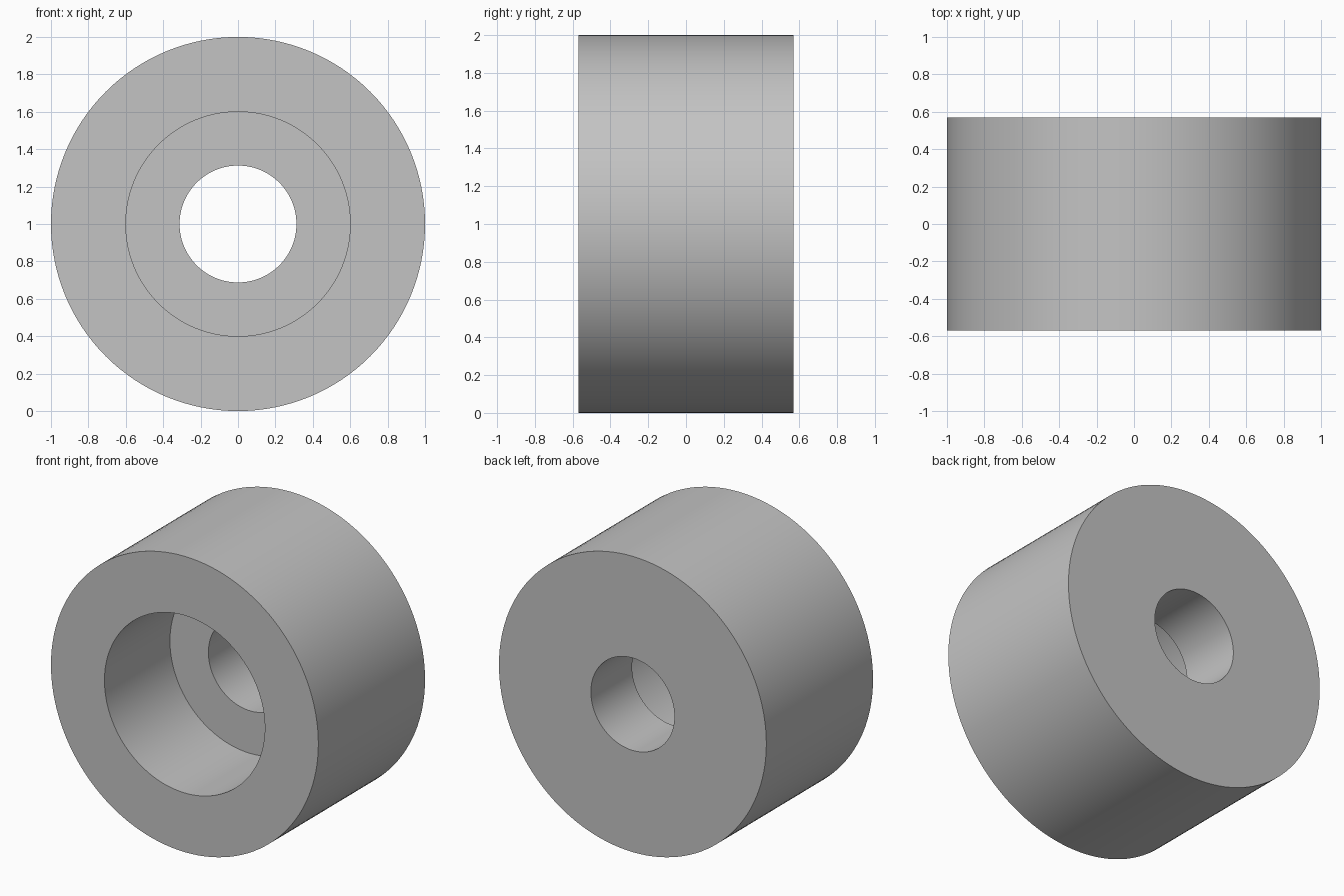
import bpy
import bmesh
from math import radians
from mathutils import Matrix, Vector

cube = bpy.data.objects.get("Cube")
if cube:
    bpy.data.objects.remove(cube, do_unlink=True)

SEGMENTS = 128
HALF = 0.57       # half the bushing's length along y
FLOOR = 0.13      # y of the counterbore floor
OUTER, BORE, HOLE = 1.0, 0.6, 0.3125

# Plain grey metal
grey = bpy.data.materials.new("grey_metal")
grey.use_nodes = True
colour = (0.55, 0.55, 0.55, 1.0)
grey.diffuse_color = colour
grey.node_tree.nodes["Principled BSDF"].inputs["Base Color"].default_value = colour

# Closed (radius, y) section: outer wall, back face, through hole, counterbore
section = [(OUTER, -HALF), (OUTER, HALF), (HOLE, HALF),
           (HOLE, FLOOR), (BORE, FLOOR), (BORE, -HALF)]

# Revolve the section about the y axis
bm = bmesh.new()
rings = []
for i in range(SEGMENTS):
    turn = Matrix.Rotation(radians(360) * i / SEGMENTS, 3, 'Y')
    rings.append([bm.verts.new(turn @ Vector((r, y, 0))) for r, y in section])
for i, ring in enumerate(rings):
    following = rings[(i + 1) % SEGMENTS]
    for j in range(len(section)):
        k = (j + 1) % len(section)
        bm.faces.new((ring[j], ring[k], following[k], following[j]))
bmesh.ops.recalc_face_normals(bm, faces=bm.faces)

mesh = bpy.data.meshes.new("counterbored_bushing")
bm.to_mesh(mesh)
bm.free()
mesh.materials.append(grey)
bushing = bpy.data.objects.new("counterbored_bushing", mesh)
bushing.location.z = OUTER
bpy.context.collection.objects.link(bushing)

# Smooth walls, sharp rims
bpy.context.view_layer.objects.active = bushing
bushing.select_set(True)
bpy.ops.object.shade_smooth_by_angle(angle=radians(30))
